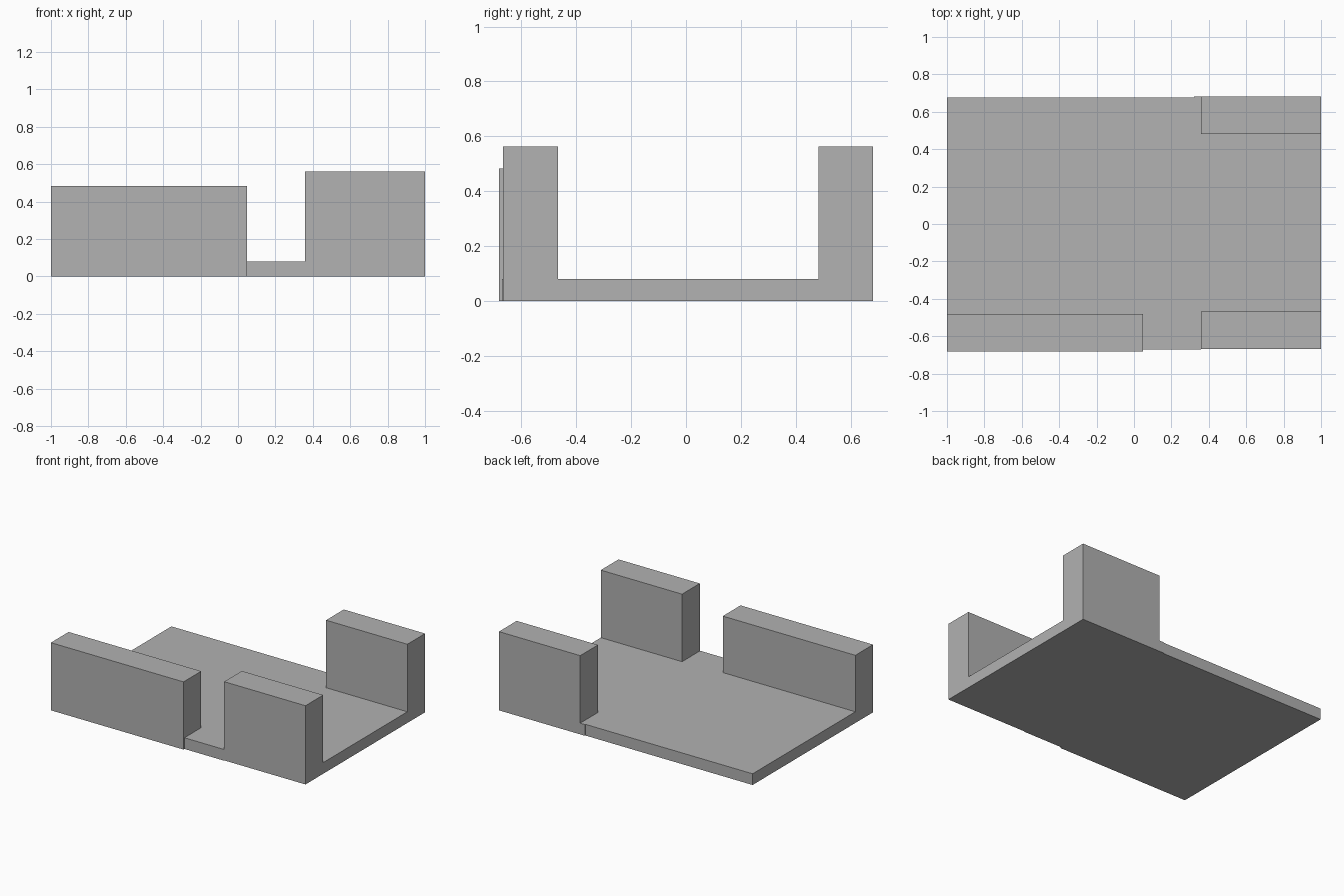
import bpy
import bmesh

cube = bpy.data.objects.get("Cube")
if cube:
    bpy.data.objects.remove(cube, do_unlink=True)

grey = bpy.data.materials.new("plain grey")
grey.use_nodes = True
grey.diffuse_color = (0.445, 0.445, 0.445, 1)
grey.node_tree.nodes["Principled BSDF"].inputs["Base Color"].default_value = grey.diffuse_color


def slab(name, outline, bottom, top):
    """Extrude a flat plan outline between two heights."""
    bm = bmesh.new()
    face = bm.faces.new([bm.verts.new((x, y, bottom)) for x, y in outline])
    new = bmesh.ops.extrude_face_region(bm, geom=[face])["geom"]
    verts = [v for v in new if isinstance(v, bmesh.types.BMVert)]
    bmesh.ops.translate(bm, verts=verts, vec=(0, 0, top - bottom))
    bmesh.ops.recalc_face_normals(bm, faces=bm.faces)
    mesh = bpy.data.meshes.new(name)
    bm.to_mesh(mesh)
    bm.free()
    mesh.materials.append(grey)
    obj = bpy.data.objects.new(name, mesh)
    bpy.context.collection.objects.link(obj)


def wall(name, x0, x1, y0, y1, top):
    slab(name, [(x0, y0), (x1, y0), (x1, y1), (x0, y1)], floor_top, top)


floor_top = 0.08
half_y = 0.682
gap_start, gap_end = 0.047, 0.358
front_left, front_gap, front_right = -half_y, -0.671, -0.667
thick = 0.2

# Floor with slight steps along its front and back edges
slab("floor", [
    (-1, front_left), (gap_start, front_left),
    (gap_start, front_gap), (gap_end, front_gap),
    (gap_end, front_right), (1, front_right),
    (1, half_y), (0.32, half_y), (0.32, 0.677), (-1, 0.677),
], 0, floor_top)

# Walls either side of the doorway, and the rear corner wall
wall("front_long_wall", -1, gap_start, front_left, front_left + thick, 0.483)
wall("front_short_wall", gap_end, 1, front_right, front_right + thick, 0.562)
wall("back_wall", gap_end, 1, half_y - thick, half_y, 0.562)
